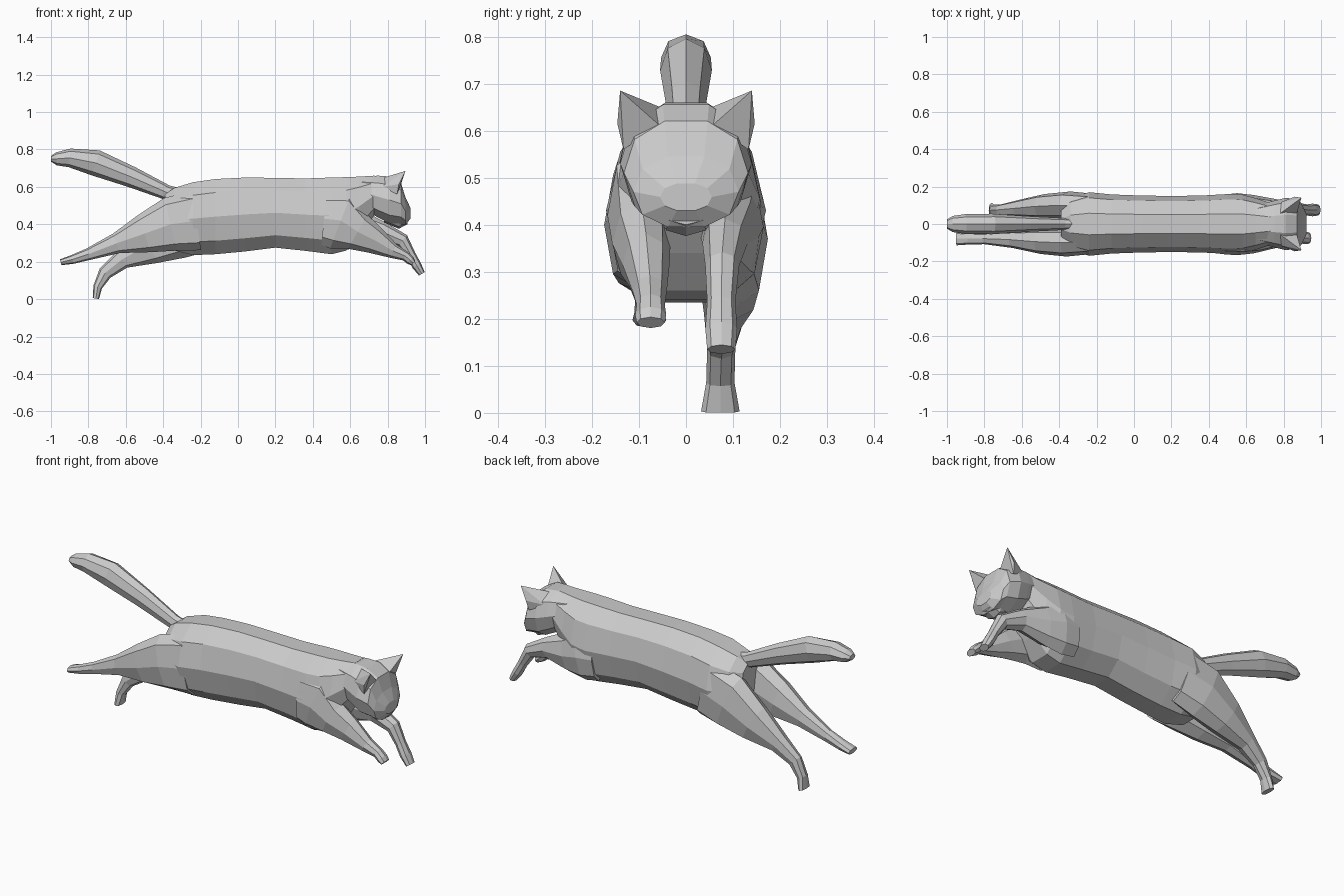
import bpy, bmesh
from math import cos, sin, pi
from mathutils import Vector


def finish(name, bm):
    bmesh.ops.recalc_face_normals(bm, faces=bm.faces)
    me = bpy.data.meshes.new(name)
    bm.to_mesh(me)
    bm.free()
    ob = bpy.data.objects.new(name, me)
    bpy.context.collection.objects.link(ob)
    return ob


def loft(name, rings, sides=8, upright=False, power=1.0):
    """rings: (x, y, z, half width, half height), turned to follow the path."""
    bm = bmesh.new()
    pts = [Vector((r[0], 0, r[2])) for r in rings]
    top = max(sin(2 * pi * k / sides) for k in range(sides))
    loops = []
    for i, (x, y, z, hw, hh) in enumerate(rings):
        t = (pts[min(i + 1, len(pts) - 1)] - pts[max(i - 1, 0)]).normalized()
        n = Vector((0, 0, 1)) if upright else Vector((-t.z, 0, t.x))
        loop = []
        for k in range(sides):
            a = 2 * pi * k / sides
            c, s = cos(a), sin(a) / top
            c = abs(c) ** power * (1 if c > 1e-6 else -1 if c < -1e-6 else 0)
            s = abs(s) ** power * (1 if s > 1e-6 else -1 if s < -1e-6 else 0)
            loop.append(bm.verts.new(Vector((x, y + c * hw, z)) + n * s * hh))
        loops.append(loop)
    for a, b in zip(loops, loops[1:]):
        for k in range(sides):
            j = (k + 1) % sides
            bm.faces.new((a[k], a[j], b[j], b[k]))
    bm.faces.new(loops[0])
    bm.faces.new(loops[-1])
    return finish(name, bm)


def spans(rows):
    """(x, bottom z, top z, half width) -> loft rings on the centre line."""
    return [(x, 0, (b + t) / 2, w, (t - b) / 2) for x, b, t, w in rows]


# Torso and neck
loft("body", spans([
    (-.39, .36, .56, .08), (-.34, .26, .595, .14), (-.24, .235, .625, .17),
    (-.12, .24, .642, .158), (.04, .255, .65, .152), (.2, .275, .648, .15),
    (.36, .258, .645, .152), (.5, .24, .65, .16), (.58, .26, .652, .157),
    (.65, .34, .655, .138), (.73, .45, .66, .112)]), 10, True, .92)

# Head with a blunt snout, and chin
loft("head", spans([
    (.66, .49, .655, .10), (.75, .435, .66, .125), (.81, .405, .655, .14),
    (.872, .40, .62, .132), (.895, .395, .545, .112),
    (.922, .43, .488, .055)]), 10, True, .9)
loft("chin", spans([
    (.78, .41, .47, .06), (.86, .376, .46, .06), (.905, .40, .46, .05)]),
    8, True)

# Ears
for side, label in ((-1, "right"), (1, "left")):
    bm = bmesh.new()
    for p in ((.87, .055, .61), (.85, .133, .56), (.86, .146, .615),
              (.77, .11, .6), (.78, .055, .65), (.895, .14, .685)):
        bm.verts.new((p[0], p[1] * side, p[2]))
    bmesh.ops.convex_hull(bm, input=bm.verts)
    finish(label + "_ear", bm)

# Front legs
loft("right_front_leg", [
    (.46, -.1, .43, .06, .14), (.55, -.1, .42, .067, .16),
    (.64, -.095, .36, .062, .105),
    (.73, -.085, .315, .05, .075), (.83, -.077, .257, .036, .04),
    (.895, -.075, .23, .03, .026), (.92, -.075, .208, .033, .024),
    (.937, -.075, .192, .03, .016)])
loft("left_front_leg", [
    (.46, .1, .40, .055, .13), (.55, .1, .395, .065, .14),
    (.64, .093, .375, .062, .105),
    (.77, .083, .36, .048, .055), (.88, .077, .312, .036, .038),
    (.925, .075, .235, .03, .026), (.955, .075, .18, .034, .026),
    (.983, .075, .135, .03, .018)])

# Hind legs
loft("right_hind_leg", [
    (-.22, -.1, .42, .06, .16), (-.36, -.1, .40, .074, .145),
    (-.5, -.094, .35, .066, .105), (-.65, -.083, .298, .045, .055),
    (-.8, -.078, .24, .03, .032), (-.885, -.078, .212, .032, .024),
    (-.948, -.078, .197, .036, .016)], power=.85)
loft("left_hind_leg", [
    (-.2, .1, .41, .06, .16), (-.34, .1, .37, .074, .16),
    (-.48, .094, .29, .066, .11), (-.62, .083, .212, .045, .052),
    (-.71, .075, .14, .03, .038), (-.75, .073, .065, .03, .024),
    (-.76, .073, .003, .041, .017)], power=.85)

# Tail
loft("tail", [
    (-.28, 0, .545, .03, .04), (-.38, 0, .57, .032, .04),
    (-.57, 0, .653, .042, .056), (-.76, 0, .728, .055, .07),
    (-.9, 0, .755, .053, .05), (-.97, 0, .75, .043, .035),
    (-1.0, 0, .75, .025, .015)])
